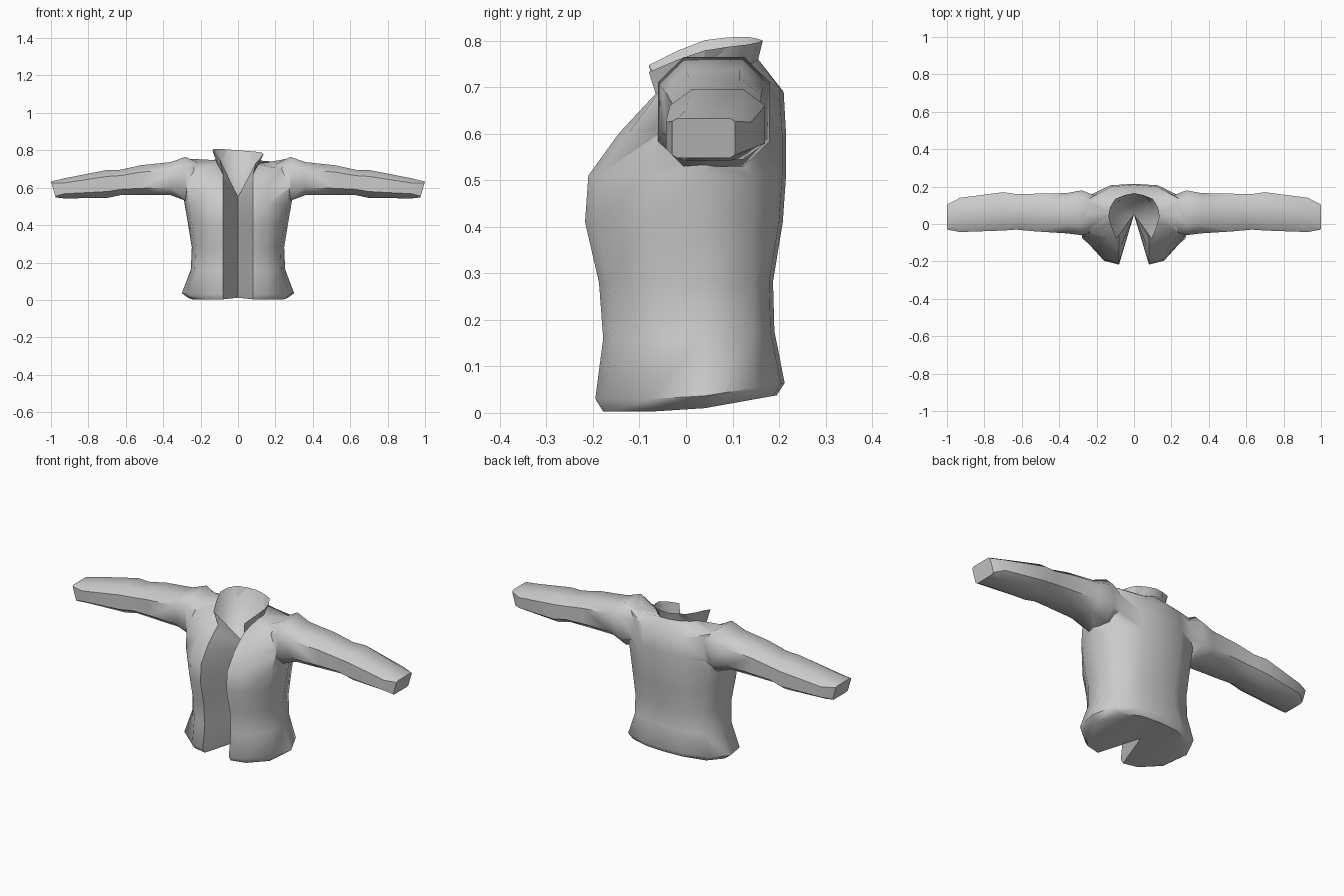
import bpy, bmesh, math

if "Cube" in bpy.data.objects:
    bpy.data.objects.remove(bpy.data.objects["Cube"])

grey = bpy.data.materials.new("grey_cloth")
grey.diffuse_color = (0.6, 0.6, 0.6, 1)
grey.use_nodes = True
grey.node_tree.nodes["Principled BSDF"].inputs["Base Color"].default_value = grey.diffuse_color


def make_object(name, bm):
    bmesh.ops.remove_doubles(bm, verts=bm.verts, dist=0.0005)
    bmesh.ops.recalc_face_normals(bm, faces=bm.faces)
    mesh = bpy.data.meshes.new(name)
    bm.to_mesh(mesh)
    bm.free()
    mesh.materials.append(grey)
    ob = bpy.data.objects.new(name, mesh)
    bpy.context.collection.objects.link(ob)
    return ob


def apply_modifier(ob, kind, **settings):
    mod = ob.modifiers.new(kind.lower(), kind)
    for key, value in settings.items():
        setattr(mod, key, value)
    bpy.context.view_layer.objects.active = ob
    bpy.ops.object.modifier_apply(modifier=mod.name)


def bridge(bm, a, b, closed):
    n = len(a)
    for i in range(n if closed else n - 1):
        j = (i + 1) % n
        bm.faces.new((a[i], a[j], b[j], b[i]))


# Torso: half rings running from the inner fold, round the side, to the back seam
def torso_ring(z, front, w, back):
    pts = [(0, 0.05), (0.08, front), (0.16, front + 0.02), (0.92 * w, front * 0.4),
           (w, 0.04), (0.85 * w, 0.145), (0.42 * w, back - 0.008), (0, back)]
    lift = max(0, 1 - z / 0.3) * 0.18      # hem rises towards the back
    return [(x, y, z + lift * max(y, 0)) for x, y in pts]


throat = (0, 0.05, 0.55)
rings = [torso_ring(*r) for r in (
    (0.003, -0.178, 0.265, 0.195), (0.03, -0.195, 0.30, 0.212),
    (0.16, -0.178, 0.252, 0.190), (0.28, -0.187, 0.247, 0.187),
    (0.41, -0.217, 0.268, 0.208), (0.51, -0.21, 0.285, 0.215))]
rings.append([throat] + torso_ring(0.60, -0.145, 0.30, 0.215)[1:])
# Shoulder line, neck seam and collar rim
rings.append([throat, (0.08, -0.10, 0.64), (0.14, -0.08, 0.67), (0.23, -0.05, 0.70),
              (0.27, 0.04, 0.755), (0.25, 0.13, 0.735), (0.12, 0.20, 0.70), (0, 0.21, 0.69)])
rings.append([throat, (0.08, -0.06, 0.67), (0.095, -0.02, 0.70), (0.11, 0.02, 0.725),
              (0.115, 0.06, 0.738), (0.10, 0.10, 0.745), (0.06, 0.14, 0.755), (0, 0.155, 0.76)])
rings.append([throat, (0.095, -0.08, 0.74), (0.12, -0.02, 0.768), (0.137, 0.04, 0.79),
              (0.128, 0.09, 0.797), (0.10, 0.135, 0.80), (0.05, 0.155, 0.80), (0, 0.165, 0.80)])

bm = bmesh.new()
loops = [[bm.verts.new(p) for p in ring] for ring in rings]
for a, b in zip(loops, loops[1:]):
    bridge(bm, a, b, False)
bm.faces.new(loops[0])                      # hem underside
rim = loops[-1]
for p, q in zip(rim[1:], rim[2:]):          # collar lining down to the throat
    bm.faces.new((rim[0], p, q))
jacket = make_object("jacket", bm)
apply_modifier(jacket, 'MIRROR', use_clip=True, merge_threshold=0.0005)

# Collar leans slightly to one side
for v in jacket.data.vertices:
    if v.co.z > 0.735 and abs(v.co.x) < 0.15:
        v.co.z -= 0.08 * v.co.x

# Sleeves: cut-corner sections as x, front, back, bottom, top
sections = [(0.15, -0.02, 0.13, 0.58, 0.70), (0.28, -0.06, 0.18, 0.53, 0.765),
            (0.36, -0.05, 0.165, 0.56, 0.737), (0.52, -0.04, 0.162, 0.56, 0.72),
            (0.63, -0.03, 0.16, 0.56, 0.696), (0.70, -0.035, 0.17, 0.545, 0.695),
            (0.93, -0.043, 0.14, 0.543, 0.65), (1.0, -0.03, 0.105, 0.548, 0.633)]
bm = bmesh.new()
loops = []
for x, y0, y1, z0, z1 in sections:
    c = 0.08 if x == 1.0 else 0.23
    uv = [(c, 0), (1 - c, 0), (1, c), (1, 1 - c), (1 - c, 1), (c, 1), (0, 1 - c), (0, c)]
    slant = 0.025 if x == 1.0 else 0
    loops.append([bm.verts.new((x - slant * (1 - v), y0 + u * (y1 - y0), z0 + v * (z1 - z0)))
                  for u, v in uv])
for a, b in zip(loops, loops[1:]):
    bridge(bm, a, b, True)
bm.faces.new(loops[0])
bm.faces.new(loops[-1])
sleeves = make_object("sleeves", bm)
apply_modifier(sleeves, 'MIRROR')

# Join the sleeves to the torso
apply_modifier(jacket, 'BOOLEAN', operation='UNION', object=sleeves, solver='EXACT')
bpy.data.objects.remove(sleeves)

bpy.ops.object.select_all(action='DESELECT')
jacket.select_set(True)
bpy.context.view_layer.objects.active = jacket
bpy.ops.object.shade_smooth_by_angle(angle=math.radians(50))
